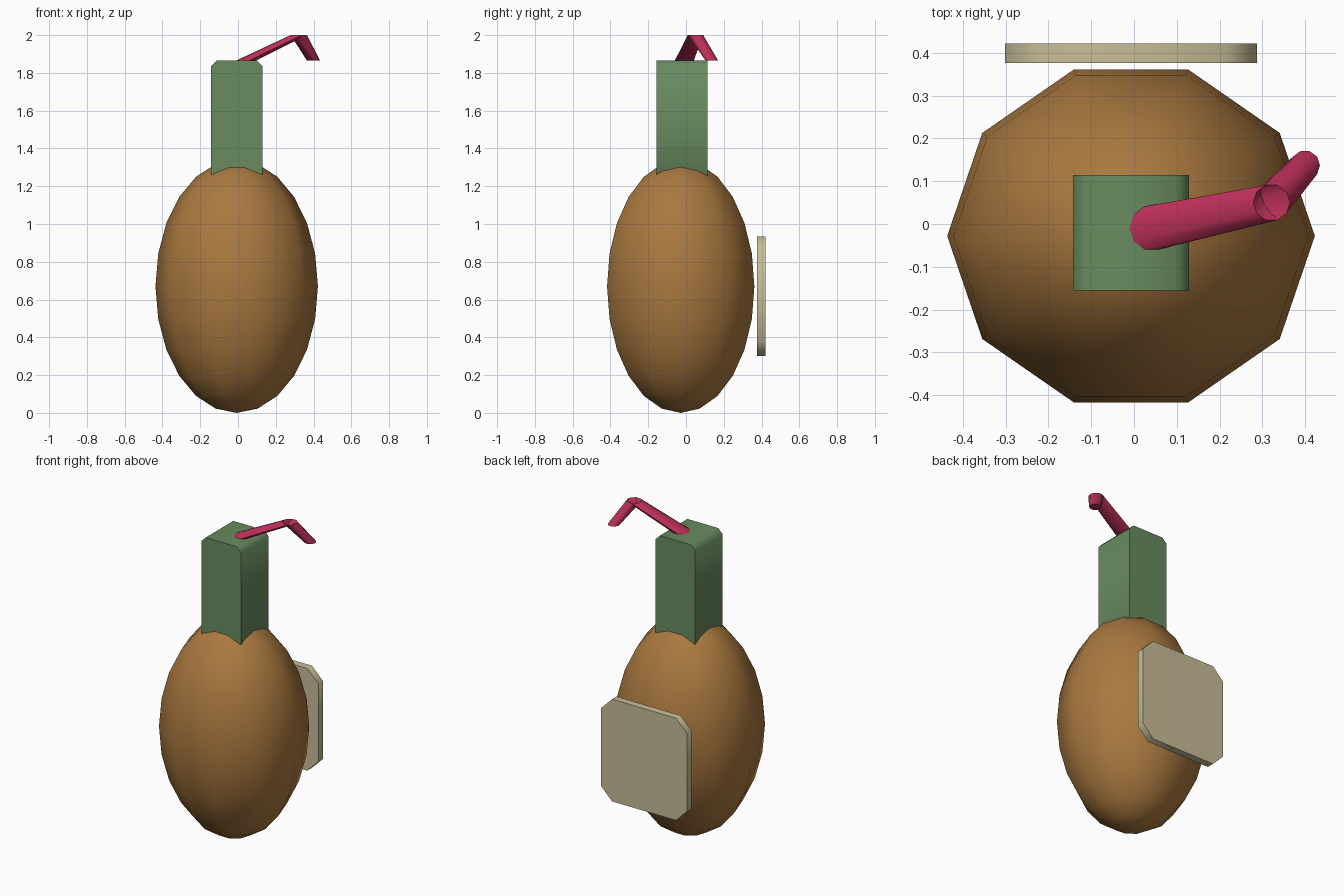
import bpy, bmesh
from math import sin, cos, pi, radians

if "Cube" in bpy.data.objects:
    bpy.data.objects.remove(bpy.data.objects["Cube"])


def finish(name, bm, color, angle):
    bmesh.ops.remove_doubles(bm, verts=bm.verts, dist=1e-5)
    bmesh.ops.recalc_face_normals(bm, faces=bm.faces)
    mesh = bpy.data.meshes.new(name)
    bm.to_mesh(mesh)
    bm.free()
    obj = bpy.data.objects.new(name, mesh)
    bpy.context.collection.objects.link(obj)
    mat = bpy.data.materials.new(name + "_colour")
    mat.diffuse_color = (*color, 1)
    mat.use_nodes = True
    mat.node_tree.nodes["Principled BSDF"].inputs["Base Color"].default_value = mat.diffuse_color
    mesh.materials.append(mat)
    bpy.ops.object.select_all(action='DESELECT')
    obj.select_set(True)
    bpy.context.view_layer.objects.active = obj
    bpy.ops.object.shade_smooth_by_angle(angle=radians(angle))
    return obj


def loft(name, rings, color, angle, cap=True):
    """Skin a list of equal-length point rings."""
    bm = bmesh.new()
    loops = [[bm.verts.new(p) for p in ring] for ring in rings]
    for a, b in zip(loops, loops[1:]):
        n = len(a)
        for i in range(n):
            j = (i + 1) % n
            bm.faces.new((a[i], a[j], b[j], b[i]))
    if cap:
        bm.faces.new(loops[0])
        bm.faces.new(loops[-1])
    return finish(name, bm, color, angle)


def disc(cx, cy, z, rx, ry, n=10):
    return [(cx + rx * cos(2 * pi * i / n), cy + ry * sin(2 * pi * i / n), z)
            for i in range(n)]


def chamfered_slab(name, x0, x1, y0, y1, z0, z1, c, color):
    """Octagonal front profile extruded along y."""
    profile = [(x0 + c, z0), (x1 - c, z0), (x1, z0 + c), (x1, z1 - c),
               (x1 - c, z1), (x0 + c, z1), (x0, z1 - c), (x0, z0 + c)]
    return loft(name, [[(x, y, z) for x, z in profile] for y in (y0, y1)],
                color, 50)


# Egg-shaped body: ten sides, twelve bands
bands = 12
body_rings = []
for k in range(bands + 1):
    t = pi * k / bands
    s = sin(t)
    body_rings.append(disc(-0.007, -0.028, 0.67 - 0.67 * cos(t),
                           0.43 * s, 0.41 * s))
loft("body", body_rings, (0.40, 0.19, 0.05), 50, cap=False)

# Square neck with clipped corners, sunk into the body
chamfered_slab("neck", -0.143, 0.129, -0.156, 0.115, 1.18, 1.865, 0.03,
               (0.14, 0.26, 0.115))

# Thin panel floating behind the body
chamfered_slab("back_panel", -0.302, 0.288, 0.377, 0.422, 0.30, 0.935, 0.075,
               (0.58, 0.51, 0.31))

# Bent straw: two slanted tubes sharing a level disc at the bend
start = disc(0.038, -0.01, 1.863, 0.053, 0.053)
bend = disc(0.322, 0.05, 2.0, 0.043, 0.043)
tip = disc(0.40, 0.137, 1.865, 0.035, 0.035)
loft("straw", [start, bend, tip], (0.51, 0.03, 0.10), 50)
